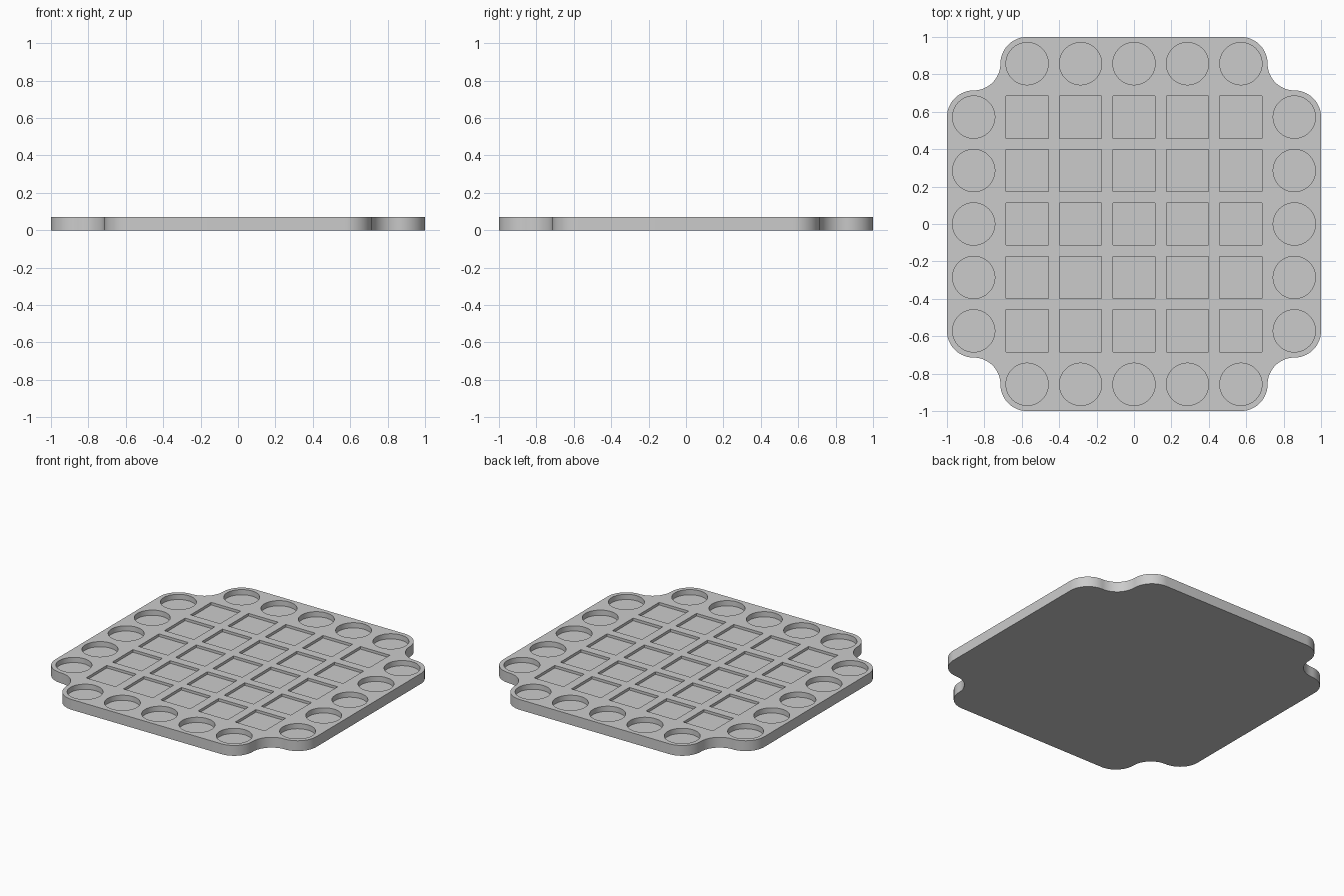
import bpy, bmesh, math

if "Cube" in bpy.data.objects:
    bpy.data.objects.remove(bpy.data.objects["Cube"], do_unlink=True)

CELL = 2 / 7          # grid spacing
R = CELL / 2          # corner radius
THICK = CELL / 4
POCKET = 0.113        # pocket radius / half width
ROUND_DEPTH, SQUARE_DEPTH = 0.036, 0.018

grey = bpy.data.materials.new("plain grey")
grey.use_nodes = True
grey.diffuse_color = (0.6, 0.6, 0.6, 1)
grey.node_tree.nodes["Principled BSDF"].inputs["Base Color"].default_value = grey.diffuse_color


def arc(cx, cy, r, start, end, steps=20):
    return [(cx + r * math.cos(math.radians(start + (end - start) * i / steps)),
             cy + r * math.sin(math.radians(start + (end - start) * i / steps)))
            for i in range(steps + 1)]


def prism(bm, outline, z0, z1):
    """Closed upright prism on a counter-clockwise outline."""
    low = [bm.verts.new((x, y, z0)) for x, y in outline]
    top = [bm.verts.new((x, y, z1)) for x, y in outline]
    bm.faces.new(low[::-1])
    bm.faces.new(top)
    n = len(outline)
    for i in range(n):
        j = (i + 1) % n
        bm.faces.new((low[i], low[j], top[j], top[i]))


def make_object(name, bm):
    mesh = bpy.data.meshes.new(name)
    bm.to_mesh(mesh)
    bm.free()
    mesh.materials.append(grey)
    obj = bpy.data.objects.new(name, mesh)
    bpy.context.collection.objects.link(obj)
    return obj


# Tray outline: one scalloped corner, turned four times
corner = (arc(3 * CELL, 2 * CELL, R, 0, 90)
          + arc(3 * CELL, 3 * CELL, R, 270, 180)[1:]
          + arc(2 * CELL, 3 * CELL, R, 0, 90)[1:])
outline = []
for _ in range(4):
    outline += corner
    corner = [(-y, x) for x, y in corner]
bm = bmesh.new()
prism(bm, outline, 0, THICK)
tray = make_object("tray", bm)

# Pockets: square in the middle grid, round along the four edges
bm = bmesh.new()
for i in range(-3, 4):
    for j in range(-3, 4):
        x, y = i * CELL, j * CELL
        if abs(i) == 3 and abs(j) == 3:
            continue
        if abs(i) == 3 or abs(j) == 3:
            shape = arc(x, y, POCKET, 0, 360, 64)[:-1]
            depth = ROUND_DEPTH
        else:
            shape = arc(x, y, POCKET * math.sqrt(2), 45, 405, 4)[:-1]
            depth = SQUARE_DEPTH
        prism(bm, shape, THICK - depth, THICK + 0.1)
cutter = make_object("pocket_cutter", bm)
cutter.hide_render = True

# Cut the pockets
cut = tray.modifiers.new("pockets", "BOOLEAN")
cut.operation = "DIFFERENCE"
cut.solver = "EXACT"
cut.object = cutter
bpy.ops.object.select_all(action="DESELECT")
bpy.context.view_layer.objects.active = tray
tray.select_set(True)
bpy.ops.object.modifier_apply(modifier=cut.name)
bpy.data.objects.remove(cutter, do_unlink=True)
bpy.ops.object.shade_smooth_by_angle(angle=math.radians(30))
